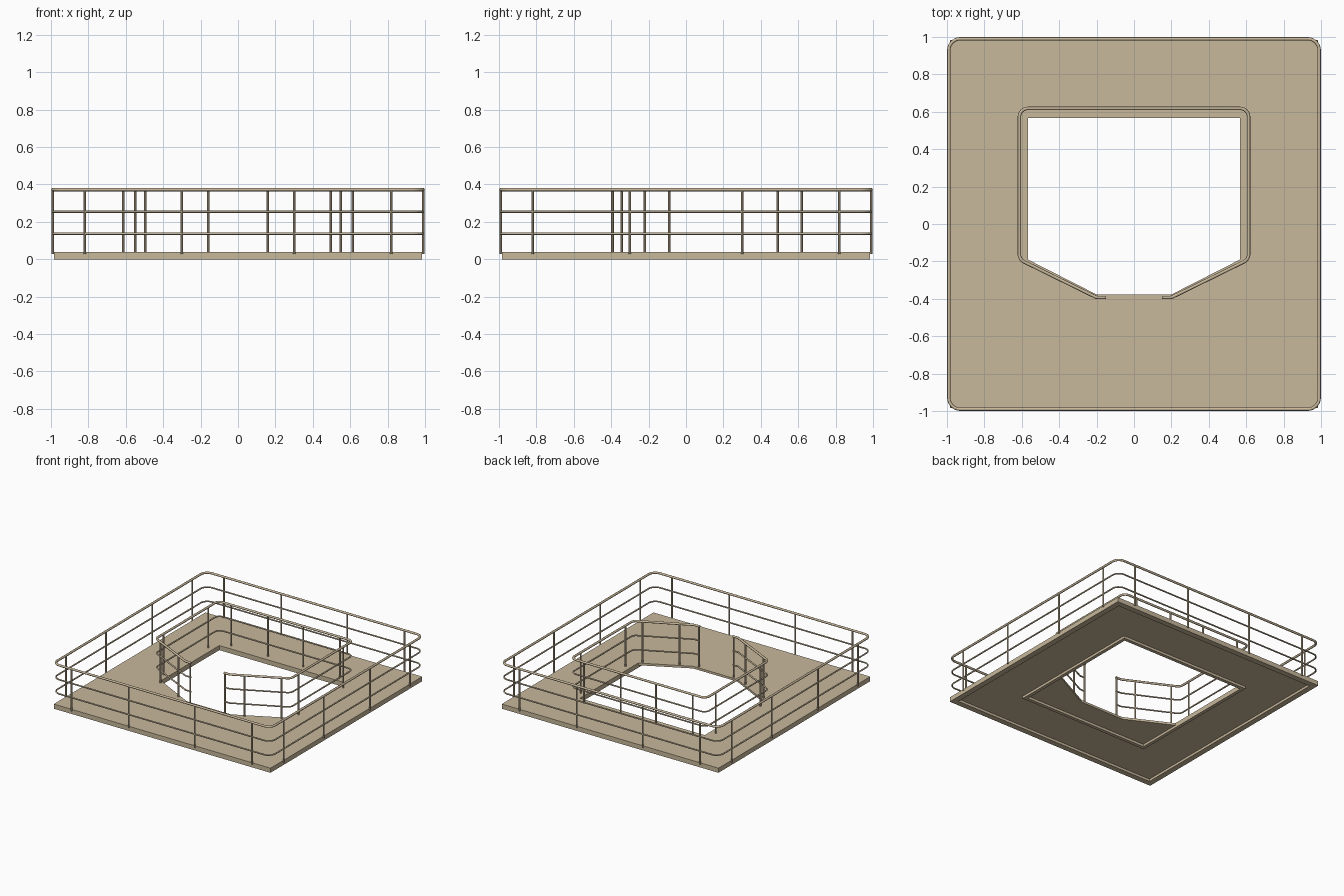
import bpy
import math
from mathutils import Vector

cube = bpy.data.objects.get("Cube")
if cube:
    bpy.data.objects.remove(cube, do_unlink=True)

tan = bpy.data.materials.new("tan_paint")
tan.use_nodes = True
colour = (0.58, 0.48, 0.33, 1)
tan.diffuse_color = colour
tan.node_tree.nodes["Principled BSDF"].inputs["Base Color"].default_value = colour

TOP = 0.038
RAIL_Z = 0.372
LOWER_Z = (0.254, 0.137)


def curve_to_mesh(name, curve, smooth):
    """Turn curve data into a mesh object."""
    temp = bpy.data.objects.new("temp", curve)
    bpy.context.collection.objects.link(temp)
    graph = bpy.context.evaluated_depsgraph_get()
    mesh = bpy.data.meshes.new_from_object(temp.evaluated_get(graph))
    bpy.data.objects.remove(temp, do_unlink=True)
    mesh.materials.clear()
    mesh.materials.append(tan)
    obj = bpy.data.objects.new(name, mesh)
    bpy.context.collection.objects.link(obj)
    for poly in mesh.polygons:
        poly.use_smooth = smooth
    return obj


def add_spline(curve, points, closed):
    spline = curve.splines.new("POLY")
    spline.points.add(len(points) - 1)
    for p, co in zip(spline.points, points):
        p.co = (*co, 1)
    spline.use_cyclic_u = closed


def plate(name, loops, low, high):
    """Extruded flat outline; inner loops become holes."""
    curve = bpy.data.curves.new(name, "CURVE")
    curve.dimensions = "2D"
    curve.fill_mode = "BOTH"
    curve.extrude = (high - low) / 2
    for loop in loops:
        add_spline(curve, [(x, y, 0) for x, y in loop], True)
    obj = curve_to_mesh(name, curve, False)
    for v in obj.data.vertices:
        v.co.z += (low + high) / 2
    return obj


def square(h):
    return [(-h, -h), (h, -h), (h, h), (-h, h)]


def rounded(points, radius, closed):
    """Replace the corners of a path with short arcs."""
    out = []
    n = len(points)
    for i, p in enumerate(points):
        p = Vector(p)
        if not closed and i in (0, n - 1):
            out.append(p)
            continue
        a = (Vector(points[i - 1]) - p).normalized()
        b = (Vector(points[(i + 1) % n]) - p).normalized()
        half = a.angle(b) / 2
        reach = min(radius / math.tan(half), radius)
        r = reach * math.tan(half)
        centre = p + (a + b).normalized() * (r / math.sin(half))
        start, end = p + a * reach - centre, p + b * reach - centre
        for k in range(7):
            t = k / 6
            out.append(centre + start.lerp(end, t).normalized() * r)
    return out


def tube(name, path, z, radius, closed):
    curve = bpy.data.curves.new(name, "CURVE")
    curve.dimensions = "3D"
    curve.bevel_depth = radius
    curve.bevel_resolution = 2
    curve.use_fill_caps = True
    add_spline(curve, [(p.x, p.y, z) for p in path], closed)
    return curve_to_mesh(name, curve, True)


def railing(name, points, radius, closed, posts, foot):
    path = rounded(points, radius, closed)
    tube(name + "_handrail", path, RAIL_Z, 0.009, closed)
    for i, z in enumerate(LOWER_Z):
        tube(f"{name}_lower_rail_{i + 1}", path, z, 0.006, closed)
    for i, (x, y) in enumerate(posts):
        bpy.ops.mesh.primitive_cylinder_add(
            vertices=10, radius=0.007, depth=RAIL_Z - foot,
            location=(x, y, (RAIL_Z + foot) / 2))
        post = bpy.context.object
        post.name = f"{name}_post_{i + 1}"
        post.data.materials.append(tan)
        bpy.ops.object.shade_smooth_by_angle()


# Platform: edge beams, deck, frame around the opening, and front infill
plate("edge_beam", [square(0.985), square(0.938)], 0, TOP)
plate("deck", [square(0.938), square(0.595)], 0.02, TOP)
plate("opening_frame", [square(0.595), square(0.567)], 0, TOP)
infill = [(-0.567, -0.567), (0.567, -0.567), (0.567, -0.19),
          (0.2, -0.377), (-0.2, -0.377), (-0.567, -0.19)]
plate("front_infill", [infill], 0.02, TOP)

# Outer railing with four posts on each side
E = 0.99
outer_posts = []
for t in (-0.82, -0.3, 0.3, 0.82):
    outer_posts += [(t, -E), (t, E), (-E, t), (E, t)]
railing("outer", square(E), 0.06, True, outer_posts, 0.027)

# Inner railing around the opening, with an entrance gap at the front
S, B = 0.613, 0.618
right_half = [(S, B), (S, -0.19), (0.2, -0.393), (0.15, -0.393)]
inner_path = [(-x, y) for x, y in reversed(right_half)] + right_half
inner_posts = []
for x, y in ((0.16, B), (0.495, B), (S, 0.49), (S, -0.09),
             (0.55, -0.22), (0.3, -0.344), (0.158, -0.393)):
    inner_posts += [(x, y), (-x, y)]
railing("inner", inner_path, 0.045, False, inner_posts, TOP - 0.004)
